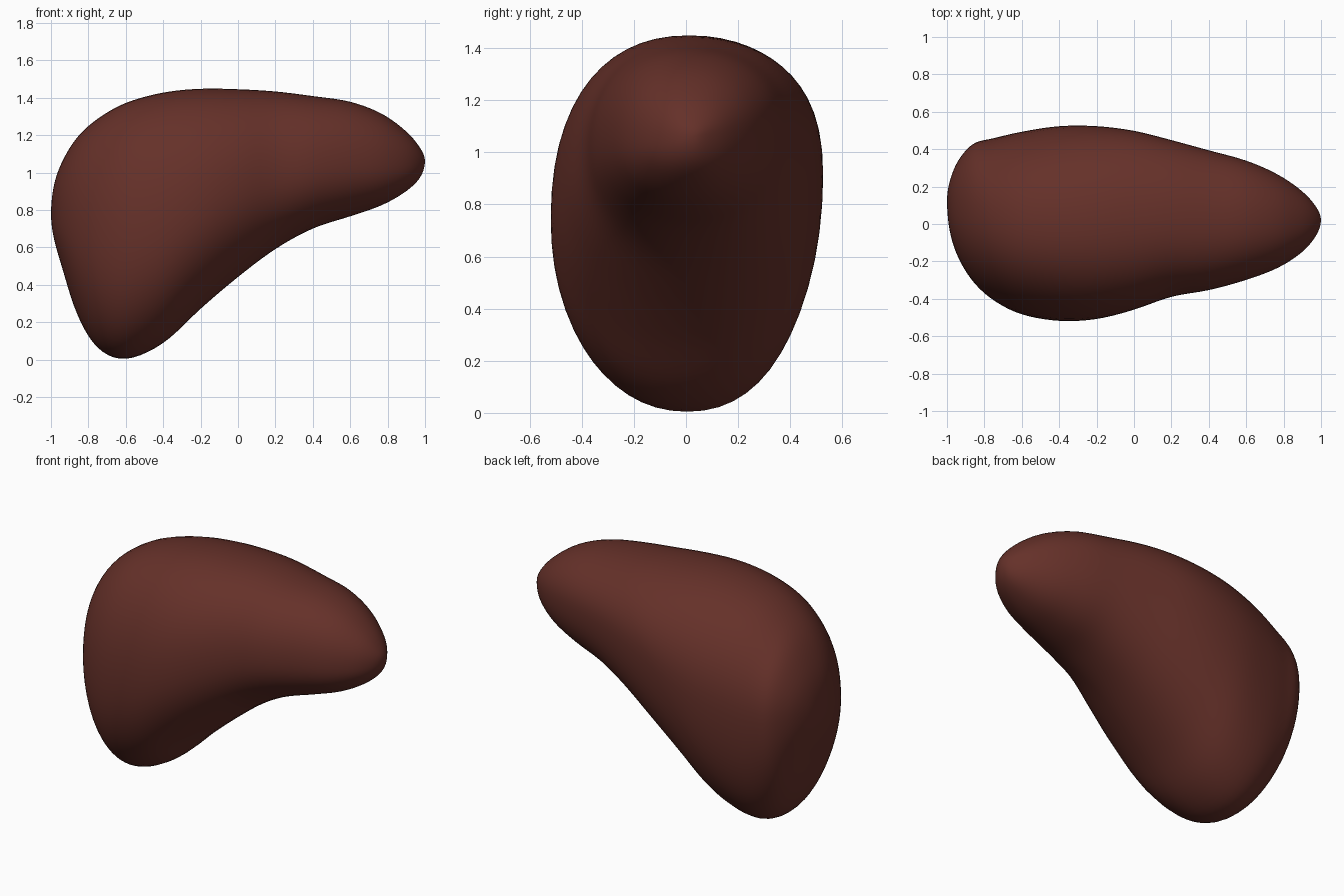
import bpy, bmesh, math

if "Cube" in bpy.data.objects:
    bpy.data.objects.remove(bpy.data.objects["Cube"])

# Stations along x: x, bottom z, widest z, top z, front y, back y
STATIONS = [
    (-1.00, 0.78, 0.78, 0.78, 0.12, 0.12),
    (-0.985, 0.65, 0.78, 0.93, -0.04, 0.23),
    (-0.94, 0.49, 0.77, 1.06, -0.18, 0.34),
    (-0.86, 0.24, 0.74, 1.19, -0.31, 0.43),
    (-0.75, 0.06, 0.72, 1.29, -0.41, 0.46),
    (-0.60, 0.00, 0.74, 1.375, -0.485, 0.495),
    (-0.40, 0.085, 0.80, 1.43, -0.52, 0.525),
    (-0.20, 0.27, 0.89, 1.45, -0.51, 0.525),
    (0.00, 0.44, 0.98, 1.447, -0.46, 0.50),
    (0.20, 0.59, 1.04, 1.435, -0.39, 0.45),
    (0.40, 0.70, 1.07, 1.41, -0.355, 0.395),
    (0.60, 0.765, 1.08, 1.38, -0.30, 0.34),
    (0.77, 0.825, 1.07, 1.315, -0.235, 0.265),
    (0.90, 0.90, 1.06, 1.22, -0.15, 0.175),
    (0.975, 0.975, 1.06, 1.13, -0.06, 0.09),
    (1.00, 1.06, 1.06, 1.06, 0.02, 0.02),
]
SUB, SIDES = 5, 56


def spline(a, b, c, d, t):
    return tuple(0.5 * (2 * q + (r - p) * t + (2 * p - 5 * q + 4 * r - s) * t * t
                        + (3 * q - p - 3 * r + s) * t ** 3)
                 for p, q, r, s in zip(a, b, c, d))


def power(v, e):
    return math.copysign(abs(v) ** e, v)


def mirror_past(end, inner):
    # Phantom station beyond a tip: same x, heights and widths swapped
    return (inner[0], inner[3], inner[2], inner[1], inner[5], inner[4])


# Smooth run of cross-sections between the two tips
pts = ([mirror_past(STATIONS[0], STATIONS[1])] + STATIONS
       + [mirror_past(STATIONS[-1], STATIONS[-2])])
sections = [spline(*pts[i:i + 4], k / SUB)
            for i in range(len(STATIONS) - 1) for k in range(SUB)][1:]

# Loft rounded sections, leaning slightly so the back is fuller above
bm = bmesh.new()
rings = []
for x, zb, zm, zt, yf, yb in sections:
    ring = []
    for j in range(SIDES):
        a = 2 * math.pi * j / SIDES
        c, s = power(math.cos(a), 0.92), power(math.sin(a), 0.92)
        z = zm + s * ((zt - zm) if s > 0 else (zm - zb))
        z += 0.06 * c * (1 - abs(s)) * (zt - zb)
        ring.append(bm.verts.new((x, (yf + yb) / 2 + c * (yb - yf) / 2, z)))
    rings.append(ring)
for r0, r1 in zip(rings, rings[1:]):
    for j in range(SIDES):
        k = (j + 1) % SIDES
        bm.faces.new((r0[j], r0[k], r1[k], r1[j]))
for ring, tip in ((rings[0], STATIONS[0]), (rings[-1], STATIONS[-1])):
    pole = bm.verts.new((tip[0], tip[4], tip[2]))
    for j in range(SIDES):
        bm.faces.new((ring[j], ring[(j + 1) % SIDES], pole))
for _ in range(3):
    bmesh.ops.smooth_vert(bm, verts=bm.verts, factor=0.4,
                          use_axis_x=True, use_axis_y=True, use_axis_z=True)
bmesh.ops.recalc_face_normals(bm, faces=bm.faces)
for f in bm.faces:
    f.smooth = True

mesh = bpy.data.meshes.new("liver")
bm.to_mesh(mesh)
bm.free()
liver = bpy.data.objects.new("liver", mesh)
bpy.context.collection.objects.link(liver)

# Dark reddish brown
mat = bpy.data.materials.new("liver_brown")
mat.diffuse_color = (0.13, 0.03, 0.022, 1)
mat.use_nodes = True
mat.node_tree.nodes["Principled BSDF"].inputs["Base Color"].default_value = mat.diffuse_color
mesh.materials.append(mat)
